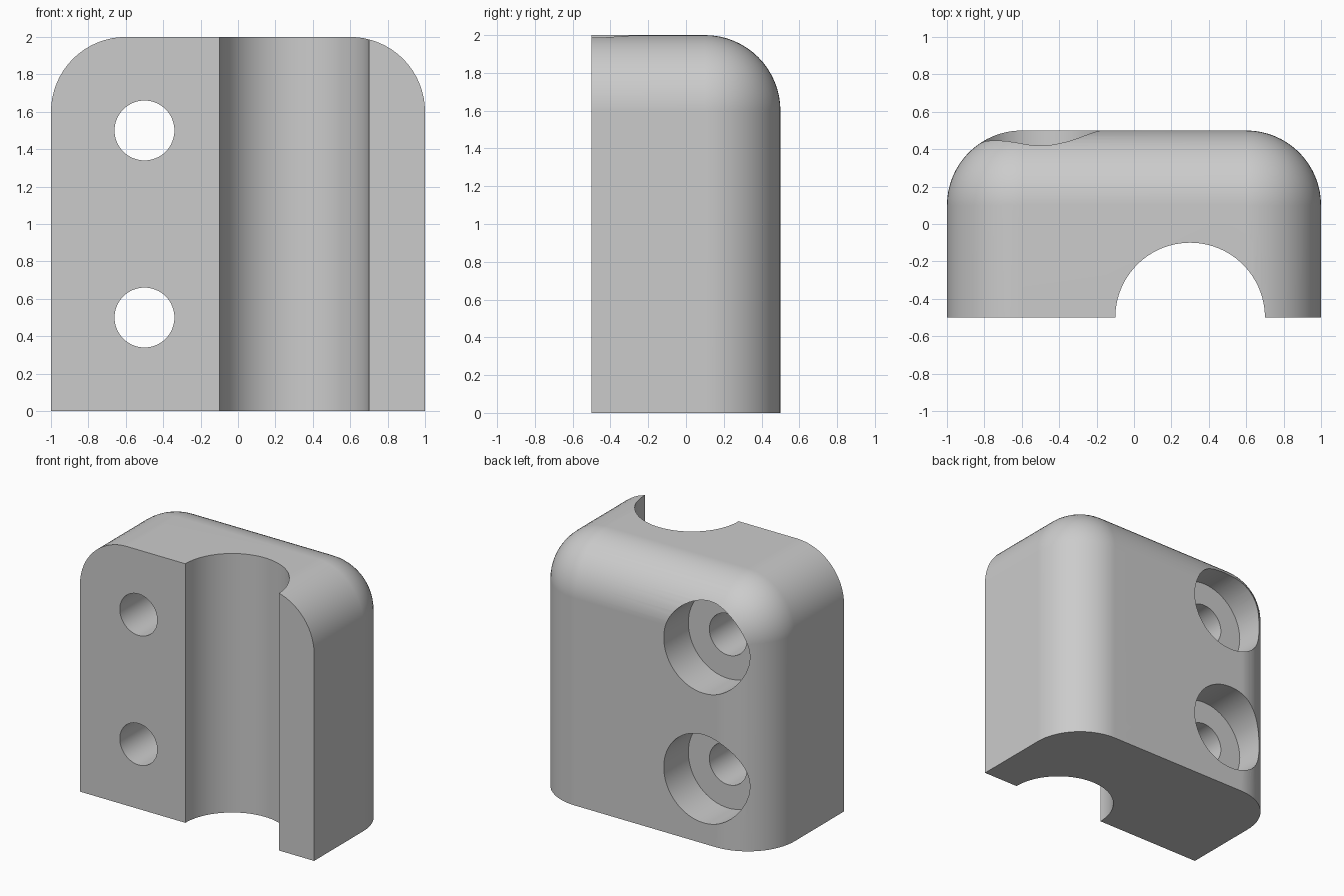
import bpy, bmesh, math
from mathutils import Matrix, Vector

if "Cube" in bpy.data.objects:
    bpy.data.objects.remove(bpy.data.objects["Cube"], do_unlink=True)

FILLET = 0.4
HOLE_X = -0.5

grey = bpy.data.materials.new("light grey")
grey.use_nodes = True
grey.diffuse_color = (0.6, 0.6, 0.6, 1)
grey.node_tree.nodes["Principled BSDF"].inputs["Base Color"].default_value = (0.6, 0.6, 0.6, 1)


def to_object(name, bm):
    mesh = bpy.data.meshes.new(name)
    bm.to_mesh(mesh)
    bm.free()
    mesh.materials.append(grey)
    obj = bpy.data.objects.new(name, mesh)
    bpy.context.collection.objects.link(obj)
    return obj


def cylinder(name, radius, length, center, axis, sides=64):
    bm = bmesh.new()
    turn = Vector((0, 0, 1)).rotation_difference(Vector(axis)).to_matrix().to_4x4()
    bmesh.ops.create_cone(bm, cap_ends=True, segments=sides, radius1=radius,
                          radius2=radius, depth=length,
                          matrix=Matrix.Translation(center) @ turn)
    return to_object(name, bm)


# Block with rounded top sides, top back edge and upright back edges
bm = bmesh.new()
bmesh.ops.create_cube(bm, size=1, matrix=Matrix.Translation((0, 0, 1)) @ Matrix.Diagonal((2, 1, 2, 1)))


def is_rounded(edge):
    # An edge is rounded when it lies between two of the top, back and side faces
    a, b = (v.co for v in edge.verts)
    on_top = min(a.z, b.z) > 1.9
    on_back = min(a.y, b.y) > 0.4
    on_side = abs(a.x + b.x) > 1.9
    return on_top + on_back + on_side >= 2


bmesh.ops.bevel(bm, geom=[e for e in bm.edges if is_rounded(e)], offset=FILLET,
                offset_type='OFFSET', segments=16, profile=0.5, affect='EDGES')
block = to_object("clamp_block", bm)

# Half-round channel, then through holes with counterbores from the back
cutters = [cylinder("channel_cutter", 0.4, 3, (0.3, -0.5, 1), (0, 0, 1), 96)]
for z in (0.5, 1.5):
    cutters.append(cylinder("hole_cutter", 0.16, 2, (HOLE_X, 0, z), (0, 1, 0)))
    cutters.append(cylinder("counterbore_cutter", 0.34, 1, (HOLE_X, 0.7, z), (0, 1, 0)))

bpy.context.view_layer.objects.active = block
for cutter in cutters:
    cutter.hide_render = True
    cut = block.modifiers.new("cut", 'BOOLEAN')
    cut.operation = 'DIFFERENCE'
    cut.solver = 'EXACT'
    cut.object = cutter
    bpy.ops.object.modifier_apply(modifier=cut.name)
    bpy.data.objects.remove(cutter, do_unlink=True)

# Smooth rounds and bores, crisp edges, even shading on the flats
bpy.ops.object.select_all(action='DESELECT')
block.select_set(True)
bpy.ops.object.shade_smooth_by_angle(angle=math.radians(25))
even = block.modifiers.new("even_shading", 'WEIGHTED_NORMAL')
even.keep_sharp = True
